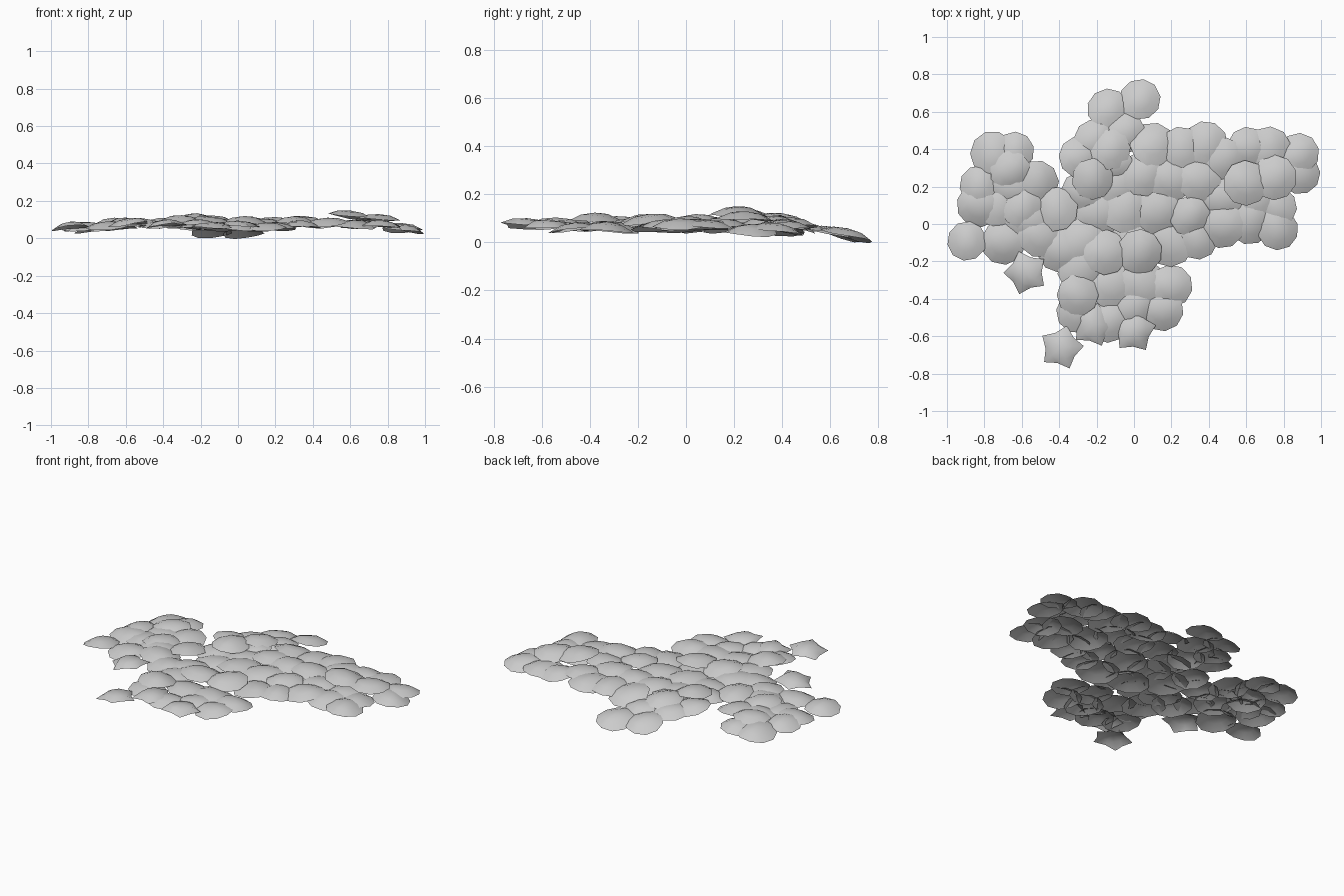
import bpy, bmesh, math, random
from mathutils import Vector, Matrix

if "Cube" in bpy.data.objects:
    bpy.data.objects.remove(bpy.data.objects["Cube"])

random.seed(7)


def ground(x, y):
    # gentle mound that droops at the back and at both side tips
    z = 0.090 + 0.008 * math.sin(3 * x + 1.0) * math.sin(4 * y)
    z -= 0.18 * max(0, y - 0.38)
    z -= 0.05 * max(0, abs(x) - 0.55)
    return z


def add_leaf(bm, x, y, z, r, lobed):
    # domed disc, tilted to follow the mound
    n, sides = Vector((0, 0, 1)), 10
    e = 0.05
    n.x = -(ground(x + e, y) - ground(x - e, y)) / (2 * e) + random.uniform(-0.1, 0.1)
    n.y = -(ground(x, y + e) - ground(x, y - e)) / (2 * e) + random.uniform(-0.1, 0.1)
    m = Matrix.Translation((x, y, z)) @ n.normalized().to_track_quat('Z', 'Y').to_matrix().to_4x4()
    turn = math.pi / 2 if lobed else random.uniform(0, 6.28)
    centre = bm.verts.new(m @ Vector((0, 0, 0.017)))
    rings = []
    for f, h in ((0.55, 0.008), (1.0, -0.017)):
        ring = []
        for i in range(sides):
            a = turn + math.tau * i / sides
            rr = r * f
            if lobed and f == 1.0:
                rr *= 1.02 if i % 2 else 0.72
            dz = h + 0.006 * f * math.sin(2 * a)
            ring.append(bm.verts.new(m @ Vector((rr * math.cos(a), rr * math.sin(a), dz))))
        rings.append(ring)
    for i in range(sides):
        j = (i + 1) % sides
        bm.faces.new((centre, rings[0][i], rings[0][j]))
        bm.faces.new((rings[0][i], rings[1][i], rings[1][j], rings[0][j]))


def leaf_clump(name, lift, radius, points, lobed=False):
    bm = bmesh.new()
    for x, y in points:
        z = max(0.034, ground(x, y) + lift + random.uniform(-0.008, 0.008))
        add_leaf(bm, x, y, z, radius, lobed)
    for f in bm.faces:
        f.smooth = True
    me = bpy.data.meshes.new(name)
    bm.to_mesh(me)
    bm.free()
    bpy.context.collection.objects.link(bpy.data.objects.new(name, me))


# left arm
leaf_clump("left_leaves", -0.005, 0.12, [
    (-0.76, 0.38), (-0.83, 0.10), (-0.70, -0.10), (-0.52, 0.22), (-0.50, -0.06),
    (-0.42, 0.08), (-0.40, -0.14), (-0.72, 0.1), (-0.68, 0.19), (-0.58, 0.02)])
leaf_clump("left_small_leaves", -0.003, 0.106, [(-0.895, -0.09), (-0.64, 0.39), (-0.83, 0.21)])
leaf_clump("left_top_leaves", 0.016, 0.112, [(-0.66, 0.28), (-0.60, 0.09)])

# back arm
leaf_clump("back_leaves", -0.005, 0.112, [
    (0.03, 0.67), (-0.14, 0.62), (-0.21, 0.45), (-0.29, 0.36), (-0.05, 0.49),
    (-0.12, 0.32), (-0.28, 0.17)])
leaf_clump("back_top_leaves", 0.020, 0.112, [(-0.13, 0.40), (-0.22, 0.24)])

# right arm
leaf_clump("right_leaves", 0.0, 0.122, [
    (0.10, 0.43), (0.25, 0.40), (0.38, 0.43), (0.05, 0.27), (0.20, 0.24), (0.35, 0.24),
    (0.48, 0.34), (0.46, 0.13), (0.72, 0.40), (0.62, 0.01), (0.47, -0.01), (0.66, 0.15)])
leaf_clump("right_tip_leaves", -0.003, 0.111, [
    (0.61, 0.41), (0.88, 0.38), (0.889, 0.27), (0.76, 0.09), (0.77, -0.03), (0.34, -0.08)])
leaf_clump("right_top_leaves", 0.036, 0.122, [(0.75, 0.25), (0.60, 0.22)])
leaf_clump("right_inner_leaf", 0.014, 0.11, [(0.30, 0.04)])

# centre
leaf_clump("centre_leaves", -0.012, 0.13, [
    (-0.20, 0.05), (-0.05, 0.08), (0.12, 0.06), (0.19, -0.10), (-0.28, -0.10),
    (-0.08, 0.22), (-0.28, -0.25), (-0.12, -0.32), (0.05, -0.32), (-0.02, -0.08)])
leaf_clump("centre_top_leaves", 0.018, 0.122, [(-0.15, -0.15), (0.03, -0.15)])
leaf_clump("front_top_leaf", 0.010, 0.112, [(-0.30, -0.38)])

# front arm
leaf_clump("front_leaves", -0.012, 0.115, [
    (0.20, -0.33), (0.15, -0.46), (0.0, -0.45), (-0.14, -0.52), (-0.30, -0.47)])
leaf_clump("lobed_leaves", -0.002, 0.118, [
    (-0.58, -0.26), (-0.39, -0.66), (0.0, -0.57), (-0.22, -0.54)], lobed=True)
